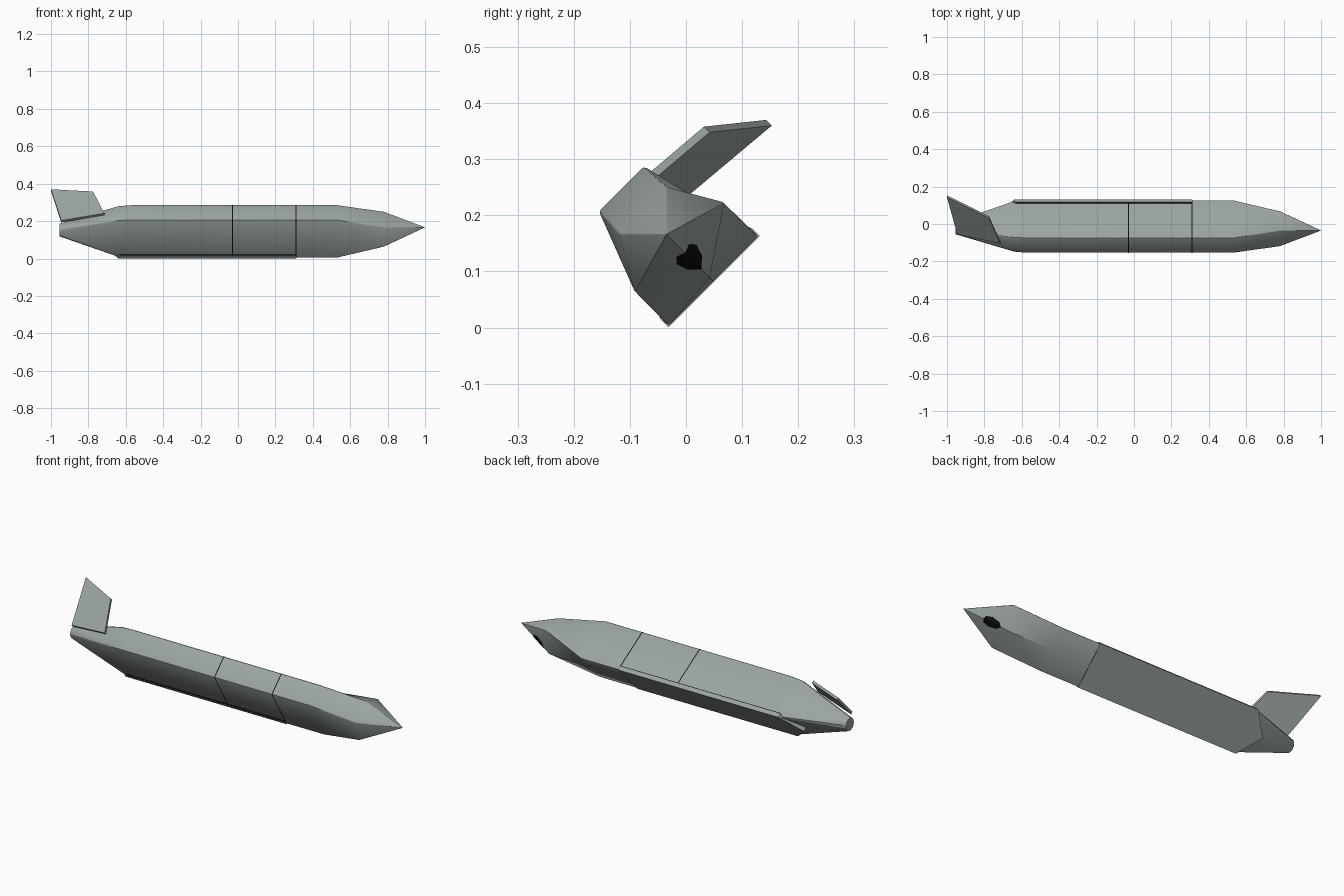
import bpy, bmesh, math
from mathutils import Vector

if "Cube" in bpy.data.objects:
    bpy.data.objects.remove(bpy.data.objects["Cube"])

C = math.sqrt(0.5)


def mat(name, col):
    m = bpy.data.materials.new(name)
    m.diffuse_color = (*col, 1)
    m.use_nodes = True
    m.node_tree.nodes["Principled BSDF"].inputs["Base Color"].default_value = m.diffuse_color
    return m


GREY = mat("hull grey", (0.33, 0.375, 0.36))
BLACK = mat("black", (0.004, 0.004, 0.004))


def place(x, u, v):
    """Body frame (length, width, height) rolled 45 degrees about x."""
    return Vector((x, 0.05 + (u - v) * C, 0.0815 + (u + v) * C))


def finish(name, bm, material, smooth=None):
    bmesh.ops.recalc_face_normals(bm, faces=bm.faces)
    me = bpy.data.meshes.new(name)
    bm.to_mesh(me)
    bm.free()
    me.materials.append(material)
    ob = bpy.data.objects.new(name, me)
    bpy.context.collection.objects.link(ob)
    if smooth:
        bpy.ops.object.select_all(action='DESELECT')
        ob.select_set(True)
        bpy.context.view_layer.objects.active = ob
        bpy.ops.object.shade_smooth_by_angle(angle=math.radians(smooth))
    return ob


def ring(half_bottom, v0, half_top, v1, keel, r):
    """Rounded trapezoid with a keel point in the bottom edge."""
    pts = [Vector(p) for p in ((0, keel), (half_bottom, v0), (half_top, v1),
                               (-half_top, v1), (-half_bottom, v0))]
    out = [pts[0]]
    for i in range(1, 5):
        p = pts[i]
        a = (pts[i - 1] - p).normalized() * r
        b = (pts[(i + 1) % 5] - p).normalized() * r
        out += [p + a, p + (a + b) * 0.3, p + b]
    return out


def circle(cv, r, n=13):
    return [Vector((r * math.sin(2 * math.pi * i / n), cv - r * math.cos(2 * math.pi * i / n)))
            for i in range(n)]


def loft(name, stations, material, smooth=None, caps=True):
    bm = bmesh.new()
    rows = [[bm.verts.new(place(x, p.x, p.y)) for p in pts] for x, pts in stations]
    n = len(rows[0])
    for a, b in zip(rows, rows[1:]):
        for i in range(n):
            j = (i + 1) % n
            bm.faces.new((a[i], a[j], b[j], b[i]))
    if caps:
        bm.faces.new(rows[0])
        bm.faces.new(rows[-1])
    return finish(name, bm, material, smooth)


def prism(name, lower, upper, material):
    bm = bmesh.new()
    a = [bm.verts.new(p) for p in lower]
    b = [bm.verts.new(p) for p in upper]
    n = len(a)
    bm.faces.new(a)
    bm.faces.new(b)
    for i in range(n):
        j = (i + 1) % n
        bm.faces.new((a[i], a[j], b[j], b[i]))
    return finish(name, bm, material)


# hull: round tail, trapezoid body, keeled nose
body = ring(0.114, 0.002, 0.057, 0.234, 0.002, 0.006)
loft("hull", [
    (-0.955, circle(0.10, 0.034)),
    (-0.64, ring(0.113, 0.004, 0.056, 0.229, 0.004, 0.010)),
    (-0.57, body),
    (0.53, body),
    (0.78, ring(0.113, 0.087, 0.059, 0.180, 0.011, 0.003)),
    (0.998, circle(0.12, 0.001)),
], GREY, 25)

# panel seams around the hull
for k, x in enumerate((-0.03, 0.31)):
    pts = [Vector((p.x * 1.008, 0.1 + (p.y - 0.1) * 1.008)) for p in body]
    loft(f"seam_{k}", [(x - 0.0025, pts), (x + 0.0025, pts)], BLACK, caps=False)


# belly slab with pointed rear end, and the dark gap above it
def slab(name, w, v0, v1, front, rear, apex, material):
    plan = [(front, -w), (front, w), (rear, w), (apex, 0), (rear, -w)]
    return prism(name, [place(x, u, v0) for x, u in plan],
                 [place(x, u, v1) for x, u in plan], material)


slab("belly_slab", 0.115, 0.0, 0.021, 0.31, -0.64, -0.735, GREY)
slab("slab_gap", 0.1135, 0.020, 0.0245, 0.31, -0.63, -0.70, BLACK)

# folded tail fin
fin = [Vector(p) for p in ((-1.0, 0.143, 0.37), (-0.775, 0.032, 0.358),
                           (-0.715, -0.105, 0.242), (-0.945, -0.056, 0.203))]
prism("tail_fin", [p + Vector((0, 0.01, -0.01)) for p in fin], fin, GREY)


# sensor window folded over the keel
def keel_point(x, u, off):
    t = (x - 0.78) / 0.218
    ridge, chine = 0.011 + 0.109 * t, 0.087 + 0.033 * t
    v = ridge + (chine - ridge) * abs(u) / (0.113 * (1 - t))
    return place(x, u, v + off)


for side, s in (("left", -1), ("right", 1)):
    outline = [(0.825, 0), (0.835, 0.018 * s), (0.865, 0.024 * s), (0.895, 0.016 * s), (0.905, 0)]
    prism(f"sensor_window_{side}", [keel_point(x, u, -0.002) for x, u in outline],
          [keel_point(x, u, 0.002) for x, u in outline], BLACK)
